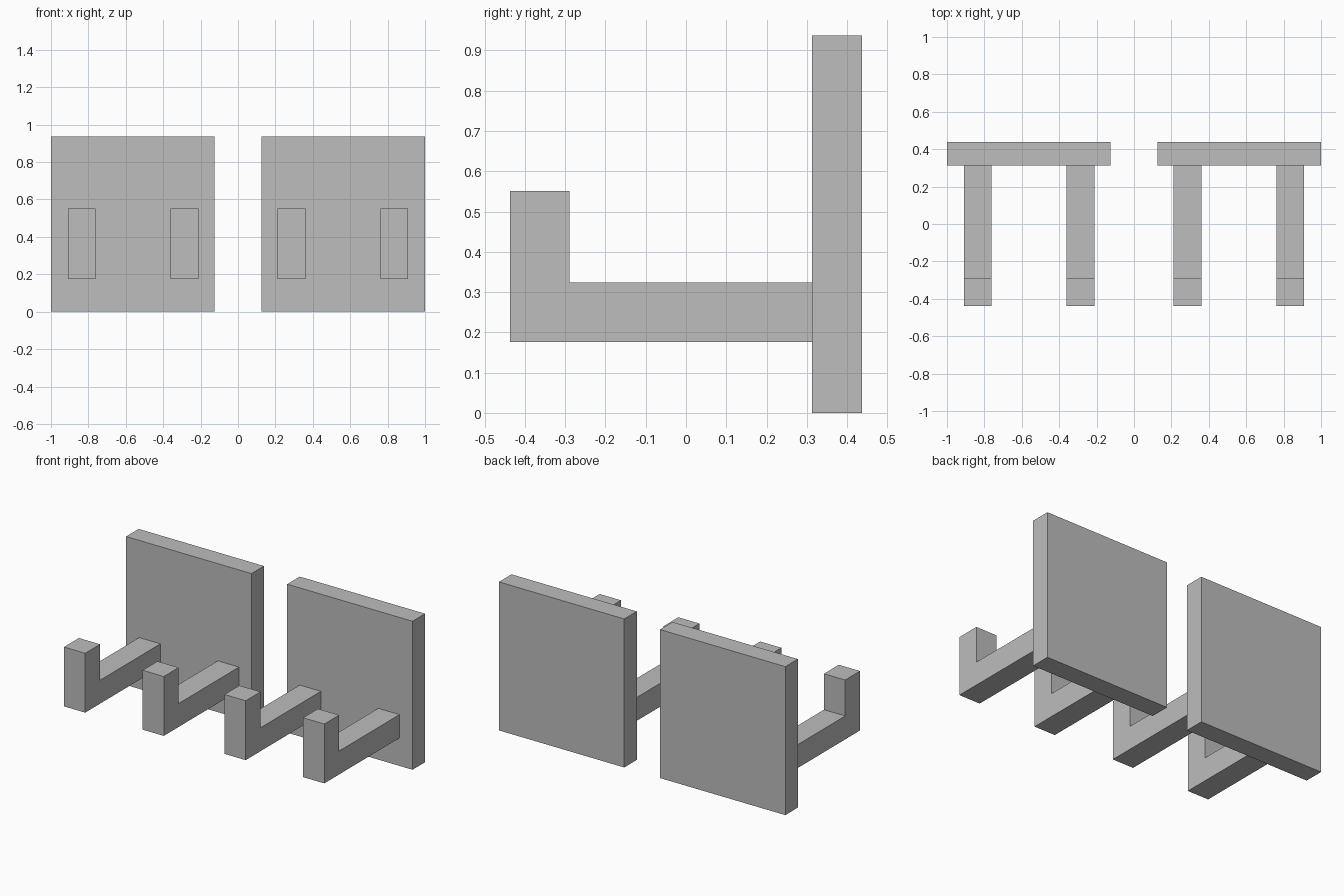
import bpy
import bmesh

cube = bpy.data.objects.get("Cube")
if cube:
    bpy.data.objects.remove(cube, do_unlink=True)

# Single plain grey
grey = bpy.data.materials.new("plain_grey")
grey.use_nodes = True
grey.diffuse_color = (0.51, 0.51, 0.51, 1)
grey.node_tree.nodes["Principled BSDF"].inputs["Base Color"].default_value = grey.diffuse_color


def extrude_profile(name, profile, x0, x1):
    """Sweep a closed (y, z) outline from x0 to x1."""
    bm = bmesh.new()
    face = bm.faces.new([bm.verts.new((x0, y, z)) for y, z in profile])
    swept = bmesh.ops.extrude_face_region(bm, geom=[face])
    verts = [v for v in swept["geom"] if isinstance(v, bmesh.types.BMVert)]
    bmesh.ops.translate(bm, verts=verts, vec=(x1 - x0, 0, 0))
    bmesh.ops.recalc_face_normals(bm, faces=bm.faces[:])
    mesh = bpy.data.meshes.new(name)
    bm.to_mesh(mesh)
    bm.free()
    mesh.materials.append(grey)
    obj = bpy.data.objects.new(name, mesh)
    bpy.context.collection.objects.link(obj)
    return obj


FRONT, PLATE_FRONT, BACK = -0.4375, 0.3125, 0.4375
TOP = 0.9375
THICK = 0.148
ARM_BOTTOM, HOOK_TOP = 0.176, 0.551
ARM_TOP = ARM_BOTTOM + THICK

plate = [(PLATE_FRONT, 0), (BACK, 0), (BACK, TOP), (PLATE_FRONT, TOP)]
# L-shaped hook: arm with an upturned tip
hook = [(PLATE_FRONT, ARM_BOTTOM), (PLATE_FRONT, ARM_TOP),
        (FRONT + THICK, ARM_TOP), (FRONT + THICK, HOOK_TOP),
        (FRONT, HOOK_TOP), (FRONT, ARM_BOTTOM)]

# Two wall plates, each carrying two hooks
for side, s in (("left", 1), ("right", -1)):
    extrude_profile(side + "_wall_plate", plate, s * 0.125, s)
    for place, x in (("inner", 0.286), ("outer", 0.835)):
        extrude_profile(f"{side}_{place}_hook", hook,
                        s * x - THICK / 2, s * x + THICK / 2)
